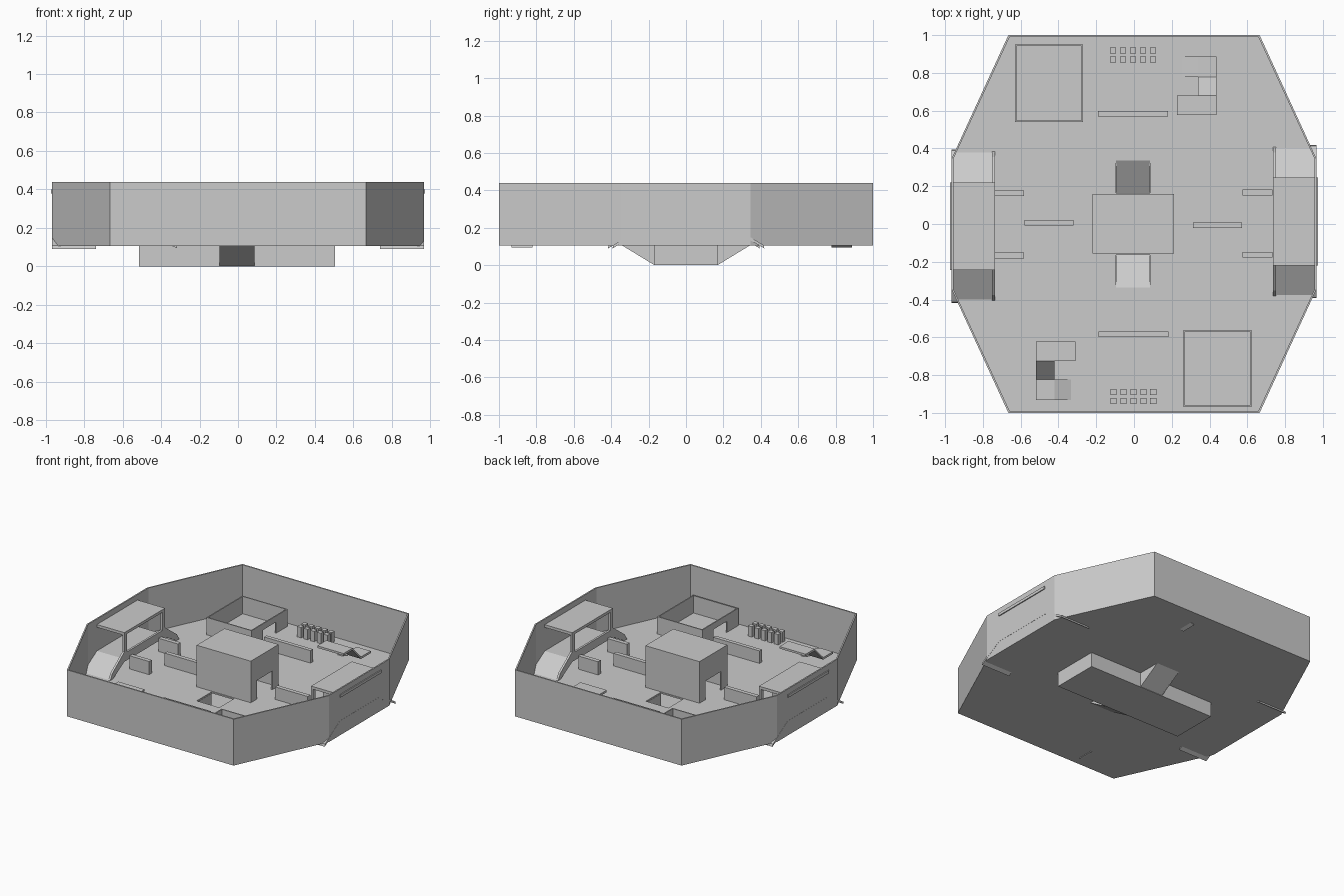
import bpy, bmesh
from math import pi
from mathutils import Matrix, Vector

if "Cube" in bpy.data.objects:
    bpy.data.objects.remove(bpy.data.objects["Cube"])

FLOOR = 0.115   # top of the floor plate
BASE = 0.105    # underside of the floor plate


def prism(name, pts, axis, lo, hi):
    """Extrude a 2D profile along an axis: x -> (y,z), y -> (x,z), z -> (x,y)."""
    place = {'x': lambda p, t: (t, p[0], p[1]),
             'y': lambda p, t: (p[0], t, p[1]),
             'z': lambda p, t: (p[0], p[1], t)}[axis]
    bm = bmesh.new()
    base = bm.faces.new([bm.verts.new(place(p, lo)) for p in pts])
    out = bmesh.ops.extrude_face_region(bm, geom=[base])
    shift = Vector(place((0, 0), hi - lo))
    bmesh.ops.translate(bm, vec=shift,
                        verts=[g for g in out['geom'] if isinstance(g, bmesh.types.BMVert)])
    bmesh.ops.recalc_face_normals(bm, faces=bm.faces)
    me = bpy.data.meshes.new(name)
    bm.to_mesh(me)
    bm.free()
    ob = bpy.data.objects.new(name, me)
    bpy.context.collection.objects.link(ob)
    return ob


def box(name, x0, x1, y0, y1, z0, z1):
    return prism(name, [(x0, y0), (x1, y0), (x1, y1), (x0, y1)], 'z', z0, z1)


def cut(ob, *cutters):
    """Subtract cutters, apply, and remove them."""
    for c in cutters:
        m = ob.modifiers.new("cut", 'BOOLEAN')
        m.operation, m.solver, m.object = 'DIFFERENCE', 'EXACT', c
        bpy.context.view_layer.objects.active = ob
        bpy.ops.object.modifier_apply(modifier=m.name)
        bpy.data.objects.remove(c)
    return ob


def turn(objs, cx=-0.004, cy=-0.01):
    """Copy parts rotated half a turn about the arena centre."""
    m = Matrix.Translation((cx, cy, 0)) @ Matrix.Rotation(pi, 4, 'Z') @ Matrix.Translation((-cx, -cy, 0))
    for o in objs:
        c = o.copy()
        c.data = o.data.copy()
        c.data.transform(m)
        c.name = o.name + "_opposite"
        bpy.context.collection.objects.link(c)


def octagon(d):
    e = d * 0.65
    xs, xl, ys, yl = 0.665 - e, 0.966 - d, 0.345, 1 - d
    return [(-xs, -yl), (xs, -yl), (xl, -ys), (xl, ys), (xs, yl), (-xs, yl), (-xl, ys), (-xl, -ys)]


# Octagonal floor and perimeter wall, with two ramp openings
cut(prism("arena_shell", octagon(0), 'z', BASE, 0.44),
    prism("hollow", octagon(0.01), 'z', FLOOR, 0.6),
    box("hole_front", -0.095, 0.085, -0.335, -0.165, 0, 0.2),
    box("hole_back", -0.095, 0.085, 0.165, 0.335, 0, 0.2))

# Sunken tunnel below the floor
cut(box("tunnel", -0.515, 0.505, -0.17, 0.17, 0, BASE),
    box("hollow", -0.51, 0.50, -0.165, 0.165, 0.005, 0.2),
    box("openings", -0.095, 0.085, -0.3, 0.3, 0.006, 0.2))

# Ramps down into the tunnel with triangular side walls
for side, s in (("front", -1), ("back", 1)):
    prism(side + "_tunnel_ramp", [(s * 0.165, 0), (s * 0.34, BASE), (s * 0.335, FLOOR), (s * 0.165, 0.008)],
          'x', -0.095, 0.085)
    for k, x in enumerate((-0.097, 0.083)):
        prism(f"{side}_ramp_side_{k}", [(s * 0.168, 0), (s * 0.34, BASE), (s * 0.168, BASE)],
              'x', x, x + 0.004)

# Central hollow building with doorways at both ends
cut(box("central_building", -0.22, 0.212, -0.157, 0.16, FLOOR - 0.005, 0.415),
    box("room", -0.21, 0.202, -0.147, 0.15, FLOOR, 0.405),
    box("doorway", -0.4, 0.4, -0.085, 0.09, FLOOR, 0.25))

# Open pen with a doorway
pen = cut(box("pen", -0.63, -0.27, 0.54, 0.95, FLOOR - 0.005, 0.24),
          box("inside", -0.622, -0.278, 0.548, 0.942, 0.05, 0.5),
          box("pen_door", -0.32, -0.2, 0.67, 0.82, 0.05, 0.195))
turn([pen])

# Grid of small pillars
pillars = []
for i in range(5):
    for j, y in enumerate((0.87, 0.918)):
        x = -0.11 + i * 0.0525
        pillars.append(box(f"pillar_{i}_{j}", x - 0.016, x + 0.016, y - 0.016, y + 0.016, FLOOR - 0.005, 0.19))
turn(pillars)

# Low cover walls
covers = [box("long_cover_wall", -0.19, 0.18, 0.57, 0.598, FLOOR - 0.005, 0.205),
          box("middle_cover_wall", -0.58, -0.32, -0.008, 0.022, FLOOR - 0.005, 0.205),
          box("side_cover_wall_a", -0.74, -0.582, 0.148, 0.178, FLOOR - 0.005, 0.21),
          box("side_cover_wall_b", -0.74, -0.582, -0.182, -0.152, FLOOR - 0.005, 0.21)]
turn(covers, cy=0)

# Turning walkway: ramp up, landing, second ramp, high platform
T = 0.015
walk = [
    prism("walkway_lower_ramp", [(-0.315, 0.095), (-0.42, 0.15 - T), (-0.42, 0.15), (-0.325, 0.112)],
          'y', -0.932, -0.822),
    box("walkway_landing", -0.52, -0.42, -0.932, -0.822, 0.15 - T, 0.15),
    prism("walkway_upper_ramp", [(-0.822, 0.15 - T), (-0.725, 0.25 - T), (-0.725, 0.25), (-0.822, 0.15)],
          'x', -0.52, -0.42),
    box("walkway_platform", -0.52, -0.31, -0.725, -0.622, 0.25 - T, 0.25),
]
turn(walk, cx=-0.041, cy=-0.022)

# Roofed balconies along both side walls, with ramps at each end and inner rails
for name, s, cy in (("left", -1, -0.011), ("right", 1, 0.013)):
    inner, outer, rail = s * 0.737, s * 0.967, s * 0.752
    H, E, D = 0.232, 0.406, 0.21   # half deck length, ramp end, deck height
    lx, hx = sorted((inner, outer))
    rx0, rx1 = sorted((inner, rail))
    box(name + "_balcony_deck", lx, hx, cy - H, cy + H, D - 0.02, D)
    ex0, ex1 = sorted((inner, s * 0.973))
    box(name + "_balcony_roof", ex0, ex1, cy - H, cy + H, 0.38, 0.40)
    for end, e in (("front", -1), ("back", 1)):
        prism(f"{name}_{end}_balcony_ramp",
              [(cy + e * E, 0.09), (cy + e * H, D - 0.02), (cy + e * H, D), (cy + e * (E - 0.005), 0.108)],
              'x', lx, hx)
        prism(f"{name}_{end}_rail",
              [(cy + e * E, 0.095), (cy + e * H, D - 0.02), (cy + e * H, D + 0.05),
               (cy + e * (H + 0.06), D + 0.005), (cy + e * (E - 0.04), 0.16)], 'x', rx0, rx1)
        a, b = sorted((cy + e * H, cy + e * (H - 0.03)))
        box(f"{name}_{end}_roof_post", rx0, rx1, a, b, D - 0.01, 0.385)
    box(name + "_deck_rail", rx0, rx1, cy - H, cy + H, D - 0.02, D + 0.04)
